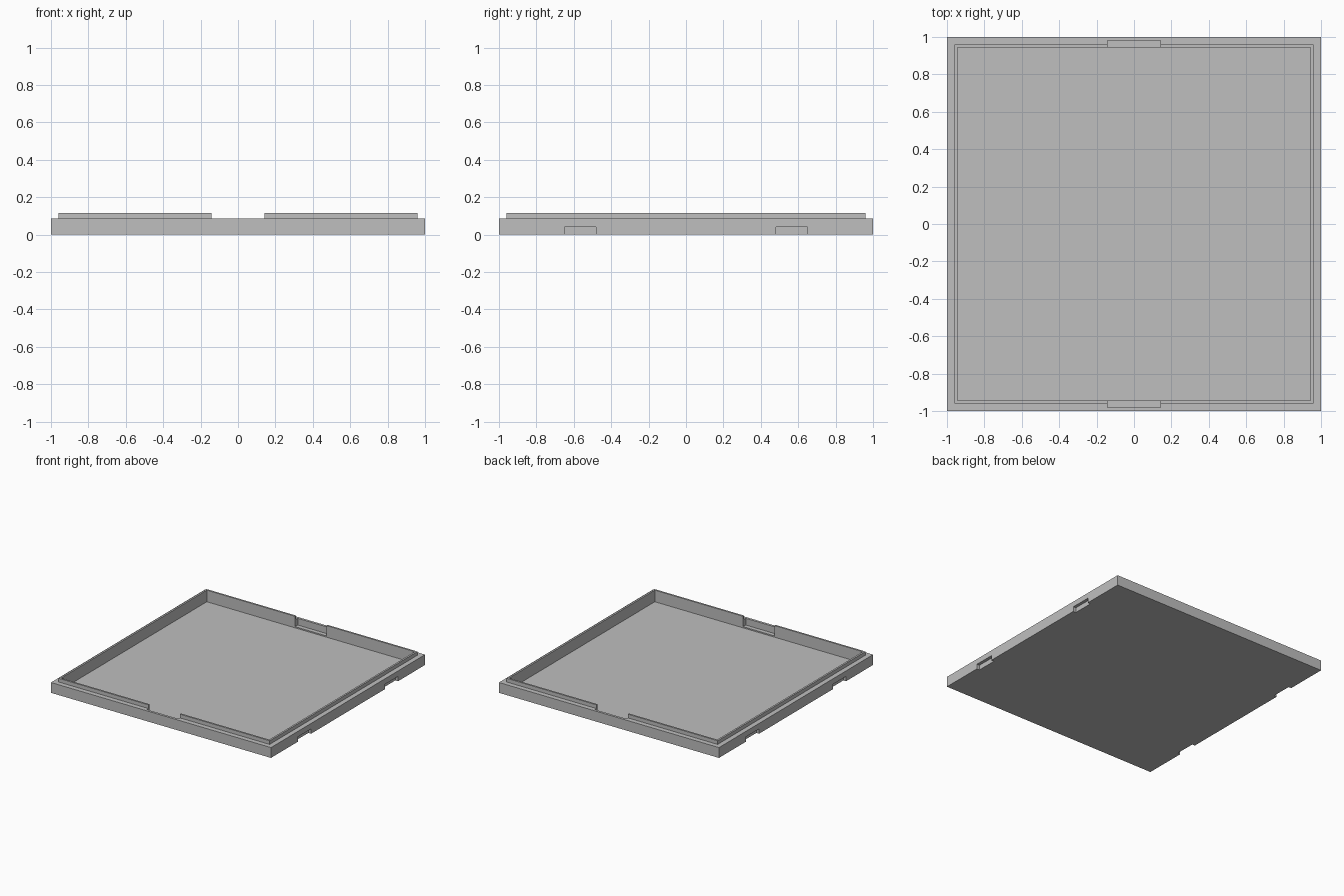
import bpy
import bmesh
from mathutils import Matrix, Vector

if "Cube" in bpy.data.objects:
    bpy.data.objects.remove(bpy.data.objects["Cube"])

grey = bpy.data.materials.new("light grey")
grey.diffuse_color = (0.52, 0.52, 0.52, 1)
grey.use_nodes = True
grey.node_tree.nodes["Principled BSDF"].inputs["Base Color"].default_value = grey.diffuse_color


def box(name, x0, x1, y0, y1, z0, z1):
    """Axis-aligned box between the given limits."""
    bm = bmesh.new()
    bmesh.ops.create_cube(bm, size=1)
    size = Matrix.Diagonal((x1 - x0, y1 - y0, z1 - z0, 1))
    mid = Matrix.Translation(Vector((x0 + x1, y0 + y1, z0 + z1)) / 2)
    bmesh.ops.transform(bm, matrix=mid @ size, verts=bm.verts)
    mesh = bpy.data.meshes.new(name)
    bm.to_mesh(mesh)
    bm.free()
    mesh.materials.append(grey)
    ob = bpy.data.objects.new(name, mesh)
    bpy.context.collection.objects.link(ob)
    return ob


def combine(target, tool, operation):
    """Apply a boolean and remove the tool object."""
    mod = target.modifiers.new(operation, 'BOOLEAN')
    mod.operation = operation
    mod.solver = 'EXACT'
    mod.object = tool
    bpy.context.view_layer.objects.active = target
    bpy.ops.object.modifier_apply(modifier=mod.name)
    bpy.data.objects.remove(tool)


# Square tray with a thin raised lip
LIP, INNER = 0.96, 0.945
tray = box("tray", -1, 1, -1, 1, 0, 0.085)
combine(tray, box("lip", -LIP, LIP, -LIP, LIP, 0.05, 0.115), 'UNION')
combine(tray, box("cavity", -INNER, INNER, -INNER, INNER, 0.02, 0.2), 'DIFFERENCE')

for s in (-1, 1):
    # Finger pockets through the lip at front and back
    y0, y1 = sorted((s * 0.94, s * 0.98))
    combine(tray, box("pocket", -0.143, 0.143, y0, y1, 0.03, 0.2), 'DIFFERENCE')
    # Shallow pry notches along the bottom of each side
    x0, x1 = sorted((s * 0.975, s * 1.1))
    for t in (-1, 1):
        ya, yb = sorted((t * 0.48, t * 0.65))
        combine(tray, box("notch", x0, x1, ya, yb, -0.1, 0.04), 'DIFFERENCE')
